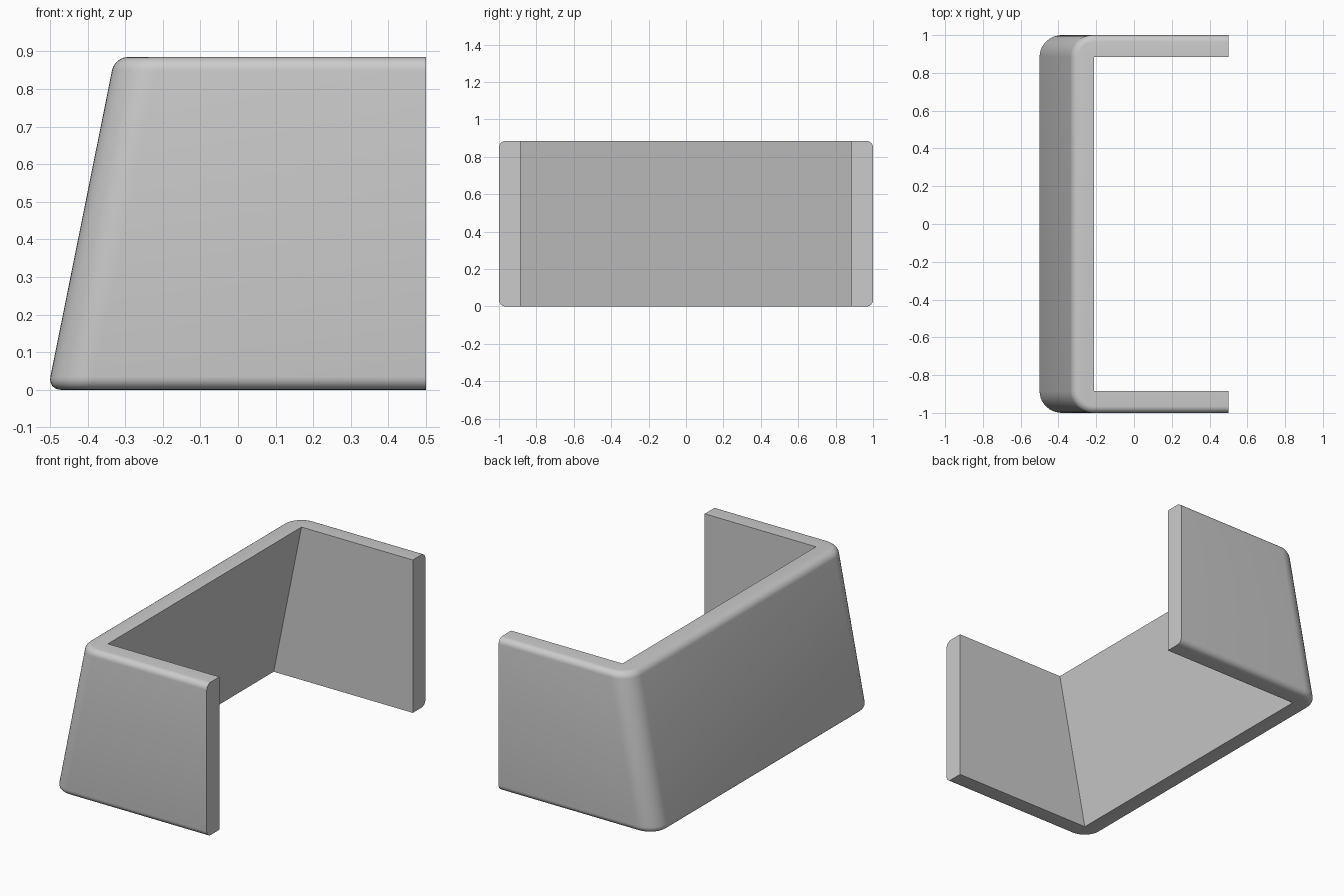
import bpy, bmesh

if "Cube" in bpy.data.objects:
    bpy.data.objects.remove(bpy.data.objects["Cube"])

HEIGHT = 0.885
WALL = 0.115
END_X = 0.5
BOTTOM_X, TOP_X = -0.506, -0.328   # sloped wall, outer face

mat = bpy.data.materials.new("plain grey")
mat.diffuse_color = (0.6, 0.6, 0.6, 1)
mat.use_nodes = True
mat.node_tree.nodes["Principled BSDF"].inputs["Base Color"].default_value = mat.diffuse_color


def u_outline(x, inner_x):
    """Plan of the bracket, open towards +x."""
    i = 1 - WALL
    return [(END_X, -1), (x, -1), (x, 1), (END_X, 1),
            (END_X, i), (inner_x, i), (inner_x, -i), (END_X, -i)]


# Loft the U plan from floor to top with a sloped back wall
bm = bmesh.new()
rings = []
for x, z in ((BOTTOM_X, 0), (TOP_X, HEIGHT)):
    rings.append([bm.verts.new((px, py, z)) for px, py in u_outline(x, x + WALL)])
low, high = rings
bm.faces.new(low[::-1])
bm.faces.new(high)
for k in range(8):
    n = (k + 1) % 8
    bm.faces.new((low[k], low[n], high[n], high[k]))
bmesh.ops.recalc_face_normals(bm, faces=bm.faces)

# Round the two outer corners
corners = [bm.edges.get((low[k], high[k])) for k in (1, 2)]
bmesh.ops.bevel(bm, geom=corners, offset=0.115, offset_type='OFFSET',
                segments=10, profile=0.5, affect='EDGES')


# Round the outer top and bottom rims
def is_outer_rim(e):
    a, b = (v.co for v in e.verts)
    if abs(a.z - b.z) > 1e-4:
        return False
    m = (a + b) / 2
    back = BOTTOM_X + (TOP_X - BOTTOM_X) * m.z / HEIGHT
    return abs(m.y) > 0.99 or (m.x < back + WALL - 0.005 and m.x < END_X - 0.01)


rim = [e for e in bm.edges if is_outer_rim(e)]
bmesh.ops.bevel(bm, geom=rim, offset=0.035, offset_type='OFFSET',
                segments=6, profile=0.5, affect='EDGES', clamp_overlap=True)
bmesh.ops.recalc_face_normals(bm, faces=bm.faces)

mesh = bpy.data.meshes.new("bracket")
bm.to_mesh(mesh)
bm.free()
mesh.materials.append(mat)
bracket = bpy.data.objects.new("bracket", mesh)
bpy.context.collection.objects.link(bracket)

# Smooth rounded edges, keep the inner corners crisp
bpy.context.view_layer.objects.active = bracket
bracket.select_set(True)
bpy.ops.object.shade_smooth_by_angle(angle=0.6)
